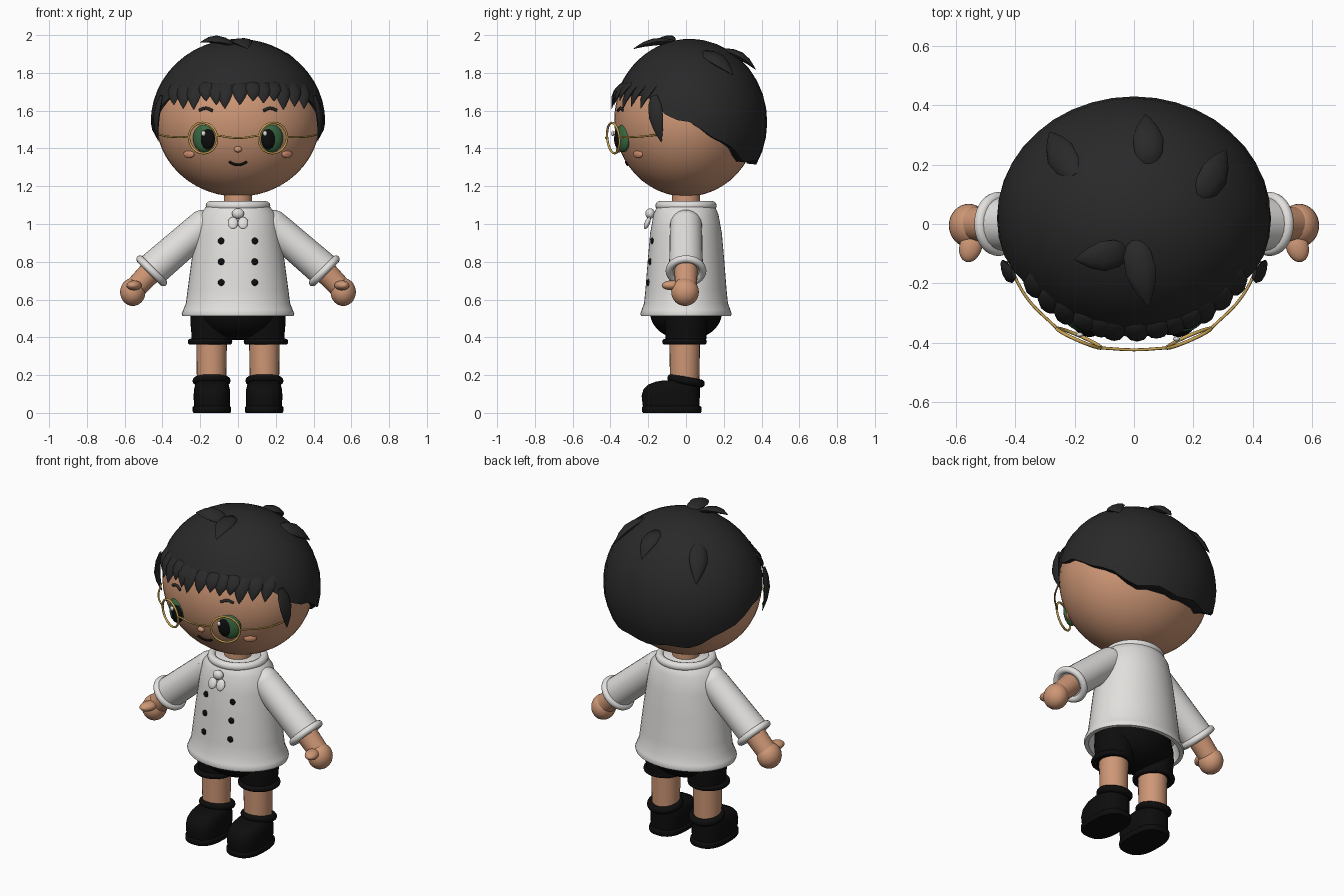
import bpy, bmesh, math
from math import sin, cos, pi, sqrt
from mathutils import Vector, Matrix

if "Cube" in bpy.data.objects:
    bpy.data.objects.remove(bpy.data.objects["Cube"])


def material(name, r, g, b):
    m = bpy.data.materials.new(name)
    m.use_nodes = True
    m.diffuse_color = (r, g, b, 1)
    bsdf = m.node_tree.nodes["Principled BSDF"]
    bsdf.inputs["Base Color"].default_value = (r, g, b, 1)
    bsdf.inputs["Roughness"].default_value = 0.7
    return m


SKIN = material("skin", 0.62, 0.31, 0.18)
BLUSH = material("blush", 0.62, 0.27, 0.16)
HAIR = material("charcoal_hair", 0.022, 0.022, 0.022)
SHIRT = material("off_white", 0.76, 0.75, 0.73)
BLACK = material("black_cloth", 0.004, 0.004, 0.004)
GREEN = material("green_iris", 0.04, 0.14, 0.05)
GOLD = material("gold_wire", 0.60, 0.38, 0.09)


def finish(bm, name, mat, angle=50):
    bmesh.ops.recalc_face_normals(bm, faces=bm.faces)
    me = bpy.data.meshes.new(name)
    bm.to_mesh(me)
    bm.free()
    me.materials.append(mat)
    ob = bpy.data.objects.new(name, me)
    bpy.context.collection.objects.link(ob)
    bpy.ops.object.select_all(action='DESELECT')
    ob.select_set(True)
    bpy.context.view_layer.objects.active = ob
    bpy.ops.object.shade_smooth_by_angle(angle=math.radians(angle))
    return ob


def loft(name, rings, mat, angle=50):
    """Skin a list of equal-length point rings and cap both ends."""
    bm = bmesh.new()
    loops = [[bm.verts.new(p) for p in ring] for ring in rings]
    n = len(loops[0])
    for a, b in zip(loops, loops[1:]):
        for i in range(n):
            bm.faces.new((a[i], a[(i + 1) % n], b[(i + 1) % n], b[i]))
    bm.faces.new(loops[0])
    bm.faces.new(loops[-1])
    return finish(bm, name, mat, angle)


def oval(cx, cy, z, rx, ry, n=32, power=2.0):
    def f(v):
        return math.copysign(abs(v) ** (2 / power), v)
    return [Vector((cx + rx * f(cos(2 * pi * i / n)), cy + ry * f(sin(2 * pi * i / n)), z)) for i in range(n)]


def ball(name, loc, radii, mat, rot=None, seg=32):
    bm = bmesh.new()
    bmesh.ops.create_uvsphere(bm, u_segments=seg, v_segments=seg // 2, radius=1)
    bm.transform(Matrix.LocRotScale(Vector(loc), rot, Vector(radii)))
    return finish(bm, name, mat, 80)


def tube(name, path, radii, mat, n=24):
    """Round limb along a straight path, one radius for each point."""
    p = [Vector(q) for q in path]
    q = (p[-1] - p[0]).to_track_quat('Z', 'Y')
    return loft(name, [[c + q @ v for v in oval(0, 0, 0, r, r, n)] for c, r in zip(p, radii)], mat)


def torus(name, loc, major, minor, mat, rot=(0, 0, 0), scale=(1, 1, 1)):
    bpy.ops.mesh.primitive_torus_add(location=loc, rotation=rot, major_radius=major, minor_radius=minor,
                                     major_segments=40, minor_segments=12)
    ob = bpy.context.object
    ob.name, ob.scale = name, scale
    ob.data.materials.append(mat)
    bpy.ops.object.shade_smooth()
    return ob


def wire(name, pts, radius, mat):
    cu = bpy.data.curves.new(name, 'CURVE')
    cu.dimensions, cu.bevel_depth, cu.bevel_resolution, cu.use_fill_caps = '3D', radius, 2, True
    sp = cu.splines.new('BEZIER')
    sp.bezier_points.add(len(pts) - 1)
    for bp, p in zip(sp.bezier_points, pts):
        bp.co = p
        bp.handle_left_type = bp.handle_right_type = 'AUTO'
    cu.materials.append(mat)
    ob = bpy.data.objects.new(name, cu)
    bpy.context.collection.objects.link(ob)


def leaf(name, base, tip, width, normal, bulge=0.02, thick=0.35):
    """Pointed lock of hair that bows out along its normal."""
    base, tip, normal = Vector(base), Vector(tip), Vector(normal).normalized()
    side = (tip - base).cross(normal).normalized()
    rings = []
    for t, w in ((0, .45), (.2, .9), (.45, 1), (.7, .68), (.88, .3), (1, .02)):
        c = base.lerp(tip, t) + normal * bulge * sin(pi * t)
        rings.append([c + side * v.x + normal * v.y for v in oval(0, 0, 0, w * width / 2, w * width * thick / 2, 10)])
    loft(name, rings, HAIR, 60)


# Head and neck
HC, HR = Vector((0, 0, 1.55)), Vector((.435, .38, .405))


def face_point(x, z, off=0.0):
    k = 1 - (x / HR.x) ** 2 - ((z - HC.z) / HR.z) ** 2
    return Vector((x, -HR.y * sqrt(max(k, 0)) - off, z))


ball("head", HC, HR, SKIN, seg=48)
tube("neck", [(0, 0, 1.0), (0, 0, 1.22)], [.075, .075], SKIN)

# Hair cap with a rim that drops from the forehead to the nape
CC, CR = Vector((0, .02, 1.54)), Vector((.462, .41, .44))
RIM = [(-1, 1.70), (-.6, 1.67), (-.35, 1.60), (-.2, 1.555), (0, 1.53), (.25, 1.48), (.5, 1.42), (.75, 1.34), (1, 1.325)]


def rim_height(c):
    for (a, za), (b, zb) in zip(RIM, RIM[1:]):
        if c <= b:
            return za + (zb - za) * (c - a) / (b - a)
    return RIM[-1][1]


N = 40
angles = [2 * pi * i / N for i in range(N)]
rims = [math.asin((rim_height(sin(a)) + .01 * cos(i * pi / 2) - CC.z) / CR.z) for i, a in enumerate(angles)]
rings = []
for t in [.02] + [k / 12 for k in range(1, 13)]:
    lats = [pi / 2 + (r - pi / 2) * t for r in rims]
    rings.append([CC + Vector((CR.x * cos(l) * cos(a), CR.y * cos(l) * sin(a), CR.z * sin(l)))
                  for l, a in zip(lats, angles)])
rings.append([Vector((p.x * .86, p.y * .86, p.z + .005)) for p in rings[-1]])
loft("hair_cap", rings, HAIR)

# Fringe locks
for i, (x, z) in enumerate([(-.34, 1.63), (-.29, 1.61), (-.235, 1.605), (-.17, 1.65), (-.115, 1.63), (-.07, 1.61),
                            (.01, 1.63), (.08, 1.65), (.135, 1.64), (.19, 1.65), (.24, 1.605), (.30, 1.62), (.35, 1.61)]):
    base, tip = face_point(x * .93, 1.76, -.01), face_point(x, z, .022)
    leaf(f"fringe_lock_{i + 1}", base, tip, .085, (x * 1.4, -1, .2), .018)

# Crown tufts
for i, (bx, by, tx, ty, lift) in enumerate([(.0, -.05, .05, -.28, .09), (-.02, -.09, -.20, -.12, .055),
                                            (.05, .2, .04, .37, .05), (-.2, .16, -.285, .31, .035),
                                            (.22, .09, .31, .25, .035)]):
    def crown(x, y, up):
        k = 1 - (x / CR.x) ** 2 - ((y - CC.y) / CR.y) ** 2
        return Vector((x, y, CC.z + CR.z * sqrt(k) + up))
    b, t = crown(bx, by, -.01), crown(tx, ty, lift)
    leaf(f"crown_tuft_{i + 1}", b, t, .105, ((b + t) / 2 - CC), .02, .4)

# Torso: flared tunic with an open hem, collar, knot and buttons
TORSO = [(1.11, .14, .135), (1.09, .17, .155), (1.05, .205, .172), (.95, .224, .19), (.8, .247, .203),
         (.65, .267, .215), (.58, .276, .222), (.545, .29, .235), (.525, .298, .242), (.512, .294, .238),
         (.512, .272, .215), (.60, .25, .19)]
loft("tunic", [oval(0, 0, z, rx, ry, 48) for z, rx, ry in TORSO], SHIRT, 60)
torus("collar", (0, 0, 1.097), .147, .024, SHIRT, scale=(1, .95, 1))
ball("collar_knot", (0, -.19, 1.055), (.032, .025, .028), SHIRT)
for side, s in (("left", 1), ("right", -1)):
    ball(f"{side}_knot_tail", (s * .027, -.205, 1.005), (.027, .014, .034), SHIRT,
         Matrix.Rotation(-.4, 3, 'X').to_quaternion())
    for row, (z, rx, ry) in enumerate([(.91, .23, .193), (.80, .247, .203), (.69, .263, .212)]):
        y = -ry * sqrt(1 - (.088 / rx) ** 2)
        ball(f"{side}_button_{row + 1}", (s * .088, y, z), (.018, .010, .018), BLACK, seg=16)

# Paired parts
for side, s in (("left", 1), ("right", -1)):
    def at(x, y, z):
        return Vector((s * x, y, z))

    # Sleeve, cuff, forearm, hand and thumb
    ball(f"{side}_shoulder", at(.185, 0, .99), (.085, .085, .085), SHIRT)
    tube(f"{side}_sleeve", [at(.185, 0, .99), at(.46, 0, .752)], [.085, .09], SHIRT)
    torus(f"{side}_cuff", at(.457, 0, .752), .088, .02, SHIRT, (0, s * (pi / 2 + pi / 4), 0))
    tube(f"{side}_forearm", [at(.42, 0, .79), at(.55, 0, .655)], [.064, .057], SKIN)
    ball(f"{side}_hand", at(.557, -.005, .64), (.067, .073, .074), SKIN)
    ball(f"{side}_thumb", at(.55, -.075, .675), (.038, .055, .026), SKIN,
         Matrix.Rotation(s * .3, 3, 'Z').to_quaternion())

    # Shorts leg, hem and bare leg
    loft(f"{side}_shorts_leg", [oval(s * .14, 0, z, r, r * 1.02) for z, r in
                                ((.55, .108), (.48, .112), (.41, .106), (.37, .104))], BLACK)
    torus(f"{side}_shorts_hem", at(.148, -.008, .377), .102, .016, BLACK)
    tube(f"{side}_leg", [at(.14, -.007, .12), at(.14, -.007, .42)], [.077, .082], SKIN)

    # Shoe: sole slab, rounded upper and padded ankle
    def shoe_ring(z, w, front, back):
        return oval(s * .138, (front + back) / 2, z, w, (back - front) / 2, 36, 2.6)
    loft(f"{side}_shoe_sole", [shoe_ring(0, .097, -.228, .078), shoe_ring(.008, .102, -.234, .082),
                               shoe_ring(.03, .102, -.234, .082), shoe_ring(.036, .096, -.228, .076)], BLACK)
    loft(f"{side}_shoe_upper", [shoe_ring(.03, .095, -.228, .072), shoe_ring(.09, .097, -.235, .073),
                                shoe_ring(.125, .095, -.225, .073), shoe_ring(.15, .088, -.20, .073),
                                shoe_ring(.165, .078, -.16, .073), shoe_ring(.172, .07, -.12, .07)], BLACK)
    torus(f"{side}_shoe_ankle", at(.14, 0, .17), .08, .021, BLACK, (-.18, 0, 0))

    # Eye, brow and cheek
    yaw = Matrix.Rotation(s * .42, 3, 'Z').to_quaternion()
    ball(f"{side}_iris", face_point(s * .18, 1.455, -.002), (.062, .03, .075), GREEN, yaw)
    ball(f"{side}_pupil", face_point(s * .163, 1.45, .012), (.042, .026, .056), BLACK, yaw)
    ball(f"{side}_eye_glint", face_point(s * .163 - .02, 1.48, .035), (.012, .008, .014), SHIRT, seg=16)
    wire(f"{side}_brow", [face_point(s * x, z, .002) for x, z in ((.135, 1.60), (.17, 1.613), (.205, 1.602))], .008, HAIR)
    ball(f"{side}_cheek", face_point(s * .26, 1.37), (.036, .012, .021), BLUSH,
         Matrix.Rotation(s * .7, 3, 'Z').to_quaternion())

    # Sideburn and spectacles
    leaf(f"{side}_sideburn", at(.405, -.17, 1.68), at(.42, -.13, 1.43), .08, (s, -.3, 0), .022)
    torus(f"{side}_spectacle_rim", at(.185, -.385, 1.455), .081, .006, GOLD, (pi / 2 + .1, 0, s * .41))
    wire(f"{side}_spectacle_arm", [at(.26, -.352, 1.46), at(.36, -.25, 1.462), at(.425, -.13, 1.475)], .005, GOLD)

wire("spectacle_bridge", [(-.108, -.418, 1.468), (0, -.424, 1.455), (.108, -.418, 1.468)], .005, GOLD)
ball("nose", face_point(0, 1.395, .004), (.021, .016, .016), SKIN)
wire("mouth", [face_point(x, z, .001) for x, z in ((-.046, 1.33), (-.022, 1.317), (.022, 1.317), (.046, 1.33))], .007, BLACK)
ball("shorts_hips", (0, 0, .53), (.225, .19, .145), BLACK)
